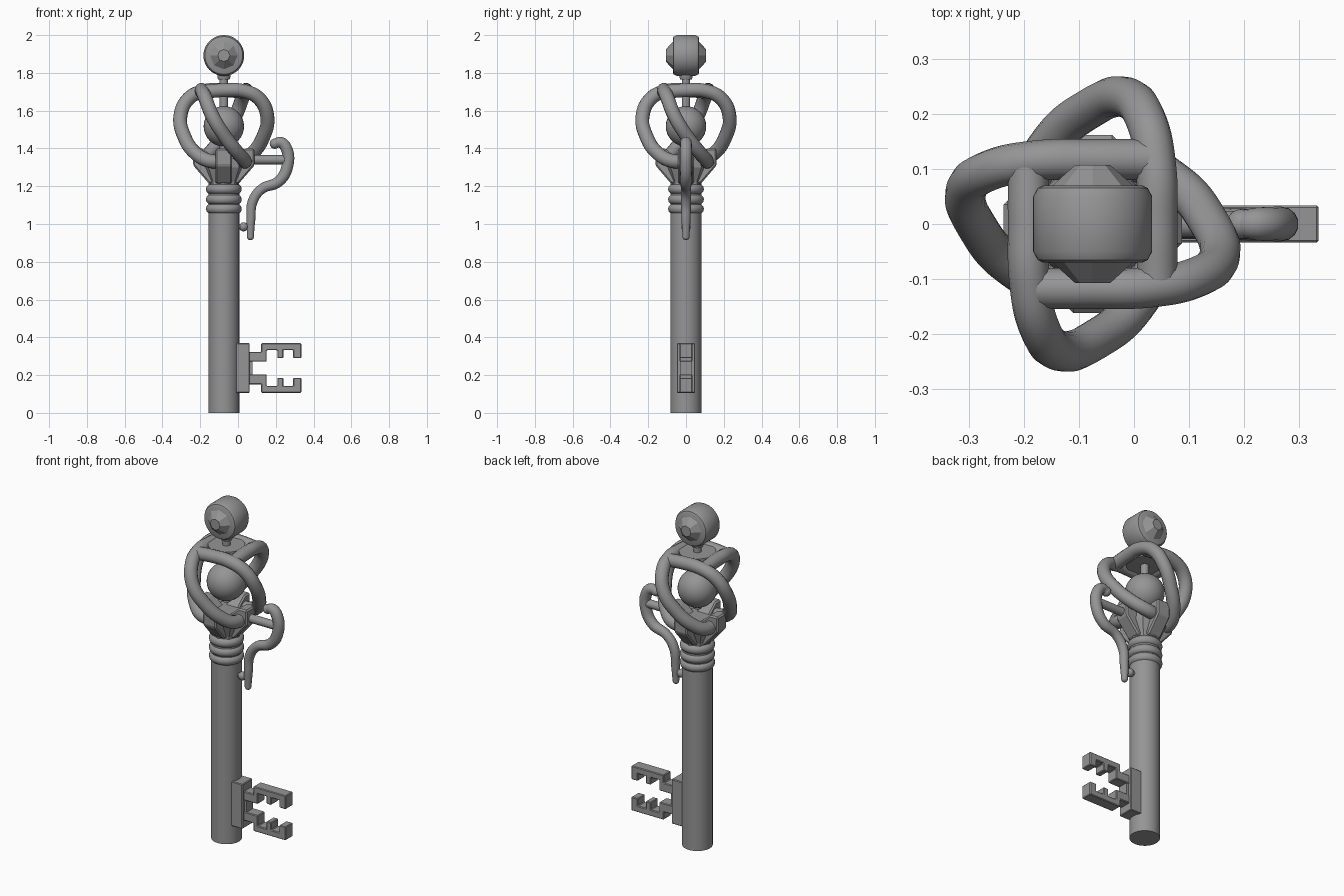
import bpy, bmesh, math
from mathutils import Matrix, Vector

if "Cube" in bpy.data.objects:
    bpy.data.objects.remove(bpy.data.objects["Cube"])

AXIS = -0.075  # x of the shaft centre line

iron = bpy.data.materials.new("iron_grey")
iron.use_nodes = True
iron.diffuse_color = (0.3, 0.3, 0.3, 1)
iron.node_tree.nodes["Principled BSDF"].inputs["Base Color"].default_value = (0.3, 0.3, 0.3, 1)


def finish(obj, name, angle=35):
    obj.name = name
    obj.data.materials.clear()
    obj.data.materials.append(iron)
    bpy.ops.object.select_all(action='DESELECT')
    obj.select_set(True)
    bpy.context.view_layer.objects.active = obj
    if angle:
        bpy.ops.object.shade_smooth_by_angle(angle=math.radians(angle))
    return obj


def from_bmesh(bm, name, angle=35):
    bmesh.ops.recalc_face_normals(bm, faces=bm.faces)
    mesh = bpy.data.meshes.new(name)
    bm.to_mesh(mesh)
    bm.free()
    obj = bpy.data.objects.new(name, mesh)
    bpy.context.collection.objects.link(obj)
    return finish(obj, name, angle)


def lathe(name, profile, matrix, sides=48, angle=35):
    """Revolve (radius, height) pairs about z, then place with the matrix."""
    bm = bmesh.new()
    rings = [[bm.verts.new((r * math.cos(math.tau * i / sides), r * math.sin(math.tau * i / sides), h))
              for i in range(sides)] for r, h in profile]
    for a, b in zip(rings, rings[1:]):
        for i in range(sides):
            j = (i + 1) % sides
            bm.faces.new((a[i], a[j], b[j], b[i]))
    bm.faces.new(rings[0])
    bm.faces.new(rings[-1])
    bm.transform(matrix)
    return from_bmesh(bm, name, angle)


def prism(name, outline, half, matrix, bevel=0.0):
    """Extrude an (x, z) outline to +-half in y."""
    bm = bmesh.new()
    face = bm.faces.new([bm.verts.new((x, -half, z)) for x, z in outline])
    ext = bmesh.ops.extrude_face_region(bm, geom=[face])
    bmesh.ops.translate(bm, vec=(0, 2 * half, 0),
                        verts=[v for v in ext["geom"] if isinstance(v, bmesh.types.BMVert)])
    if bevel:
        bmesh.ops.bevel(bm, geom=bm.edges[:], offset=bevel, segments=1, affect='EDGES')
    bm.transform(matrix)
    return from_bmesh(bm, name, 0)


def tube(name, points, radius, matrix, taper=None):
    """Sweep a round section along a smooth path."""
    curve = bpy.data.curves.new(name, 'CURVE')
    curve.dimensions = '3D'
    curve.bevel_depth = radius
    curve.bevel_resolution = 5
    curve.resolution_u = 8
    curve.use_fill_caps = True
    spline = curve.splines.new('BEZIER')
    spline.bezier_points.add(len(points) - 1)
    for i, (bp, p) in enumerate(zip(spline.bezier_points, points)):
        bp.co = p
        bp.handle_left_type = bp.handle_right_type = 'AUTO'
        bp.radius = taper[i] if taper else 1
    obj = bpy.data.objects.new(name, curve)
    bpy.context.collection.objects.link(obj)
    bpy.ops.object.select_all(action='DESELECT')
    obj.select_set(True)
    bpy.context.view_layer.objects.active = obj
    bpy.ops.object.convert(target='MESH')
    obj = bpy.context.view_layer.objects.active
    obj.data.transform(matrix)
    return finish(obj, name, 50)


def ball(name, centre, radius):
    bpy.ops.mesh.primitive_uv_sphere_add(segments=32, ring_count=16, radius=radius, location=centre)
    return finish(bpy.context.object, name, 60)


centre = Matrix.Translation((AXIS, 0, 0))
quarter = [centre @ Matrix.Rotation(math.pi / 2 * k, 4, 'Z') for k in range(4)]

# Shaft, collar rings and neck
lathe("shaft", [(0.082, 0), (0.082, 1.2)], centre)
for i, z in enumerate((1.08, 1.13, 1.185)):
    bpy.ops.mesh.primitive_torus_add(location=(AXIS, 0, z), major_radius=0.068, minor_radius=0.027,
                                     major_segments=48, minor_segments=12)
    finish(bpy.context.object, f"collar_ring_{i + 1}", 60)
lathe("head_hub", [(0.08, 1.19), (0.082, 1.225), (0.115, 1.3), (0.11, 1.35)], centre, 8, 0)

# Four prongs holding the cage
prong = [(0.04, 1.21), (0.08, 1.215), (0.162, 1.31), (0.162, 1.4), (0.11, 1.4), (0.04, 1.34)]
for k, m in enumerate(quarter):
    prism(f"prong_{k + 1}", prong, 0.043, m, 0.008)

# Twisted cage of four interlocking loops
loop = [(-0.117, 0.10, 1.7), (-0.117, 0, 1.708), (-0.115, -0.1, 1.705), (-0.098, -0.185, 1.665),
        (-0.06, -0.23, 1.57), (0.008, -0.208, 1.46), (0.075, -0.15, 1.375),
        (0.11, -0.08, 1.335), (0.105, 0, 1.33)]
for k, m in enumerate(quarter):
    tube(f"cage_loop_{k + 1}", loop, 0.037, m)

# Ball, cap disc and stem inside the cage
ball("cage_ball", (AXIS, 0, 1.517), 0.107)
lathe("cap_disc", [(0.1, 1.685), (0.1, 1.735)], centre)
lathe("stem", [(0.022, 1.4), (0.022, 1.82)], centre, 24)
lathe("stem_collar", [(0.03, 1.765), (0.034, 1.775), (0.034, 1.8)], centre, 24)

# Barrel finial lying front to back, with faceted ends
finial = Matrix.Translation((AXIS, 0, 1.892)) @ Matrix.Rotation(math.pi / 2, 4, 'X')
half = [(0.09, 0.07), (0.1, 0.065), (0.108, 0.05)]
lathe("finial_barrel", [(r, -h) for r, h in half] + [(r, h) for r, h in reversed(half)], finial, 48, 30)
lathe("finial_facets", [(0.032, -0.107), (0.074, -0.069), (0.074, 0.069), (0.032, 0.107)], finial, 8, 0)

# Side lever with its pivot pin and stop
lever = [(0.195, 0, 1.425), (0.225, 0, 1.432), (0.256, 0, 1.40), (0.26, 0, 1.30), (0.215, 0, 1.225),
         (0.125, 0, 1.185), (0.078, 0, 1.12), (0.068, 0, 1.02), (0.066, 0, 0.93)]
tube("lever", lever, 0.03, Matrix(), [0.85, 1, 1.05, 1.05, 1, 0.9, 0.9, 0.8, 0.6])
ball("lever_tip", (0.066, 0, 0.932), 0.018)
ball("lever_end", (0.195, 0, 1.425), 0.027)
sideways = Matrix.Rotation(math.pi / 2, 4, 'Y')
lathe("pivot_pin", [(0.024, 0.03), (0.024, 0.25)], Matrix.Translation((0, 0, 1.34)) @ sideways, 16)
lathe("stop_pin", [(0.014, -0.01), (0.014, 0.07)], Matrix.Translation((0, 0, 0.985)) @ sideways, 16)
ball("stop_knob", (0.03, 0, 0.985), 0.024)

# Key bit: a plate and two mirrored combs
MID = 0.2375
prism("bit_plate", [(-0.02, MID - 0.132), (0.062, MID - 0.132), (0.062, MID + 0.132), (-0.02, MID + 0.132)],
      0.048, Matrix(), 0.004)
comb = [(0.05, 0.034), (0.08, 0.034), (0.152, 0.034), (0.152, 0.095), (0.208, 0.095), (0.208, 0.052),
        (0.24, 0.052), (0.24, 0.095), (0.292, 0.095), (0.292, 0.052), (0.335, 0.052),
        (0.335, 0.132), (0.123, 0.132), (0.123, 0.086), (0.05, 0.086)]
for name, side in (("upper_comb", 1), ("lower_comb", -1)):
    prism(name, [(x, MID + side * z) for x, z in comb], 0.034, Matrix(), 0.004)
prism("bit_web", [(0.05, MID - 0.05), (0.078, MID - 0.05), (0.078, MID + 0.05), (0.05, MID + 0.05)],
      0.03, Matrix())
